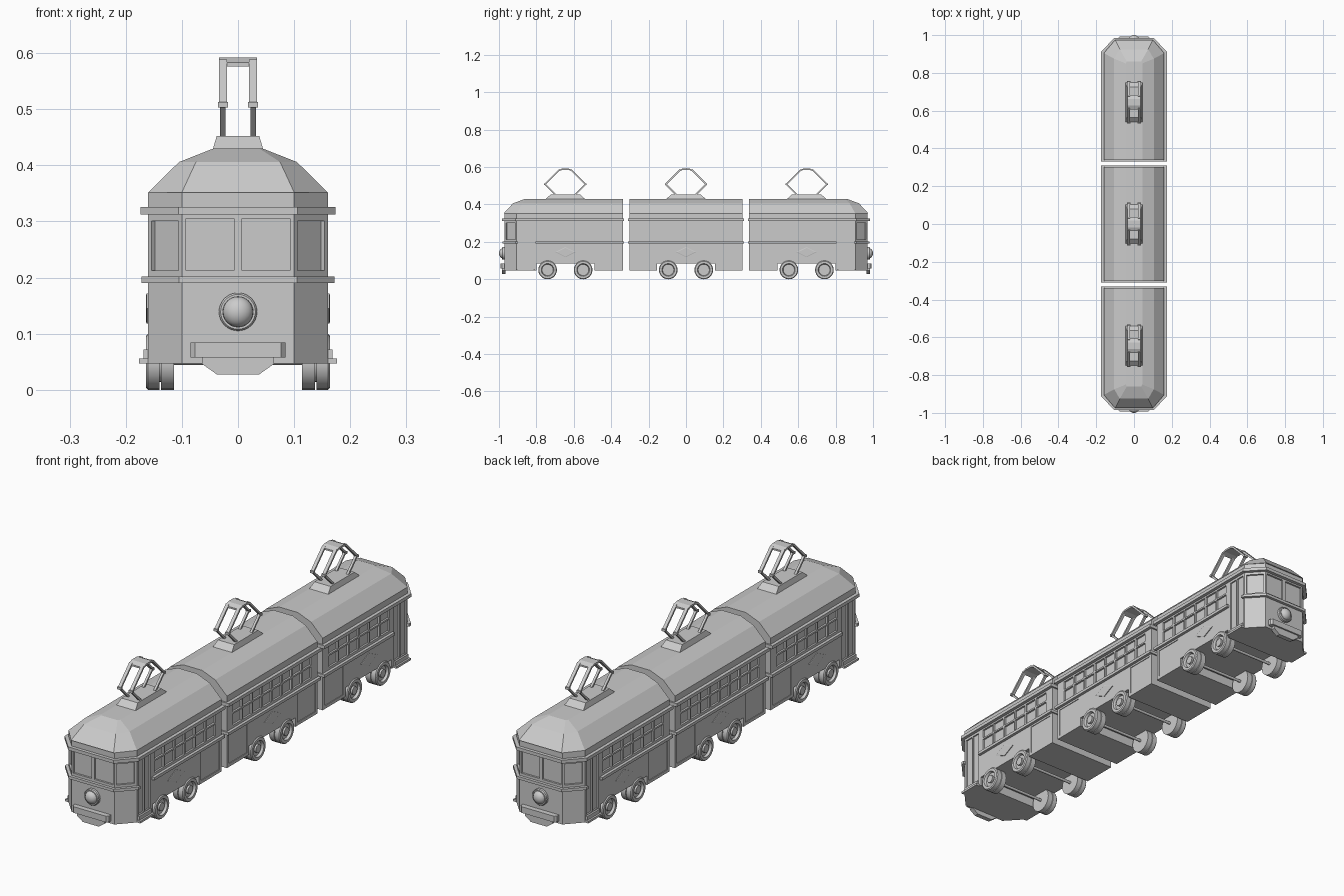
import bpy, bmesh
from math import cos, sin, pi, atan2
from mathutils import Matrix, Vector

if "Cube" in bpy.data.objects:
    bpy.data.objects.remove(bpy.data.objects["Cube"])

W, F = 0.16, 0.10                       # half width of body, of flat nose panel
U0, U1, U2 = 0.338, 0.905, 0.97         # end car: inner end, nose corner, nose
MID = 0.303                             # half length of middle car


def loft(bm, rings):
    """Skin a list of equal-length point rings and cap both ends."""
    vs = [[bm.verts.new(p) for p in r] for r in rings]
    n = len(rings[0])
    for a, b in zip(vs, vs[1:]):
        for i in range(n):
            bm.faces.new((a[i], a[(i + 1) % n], b[(i + 1) % n], b[i]))
    bm.faces.new(vs[0])
    bm.faces.new(vs[-1])


def box(bm, lo, hi, angle=0.0):
    lo, hi = Vector(lo), Vector(hi)
    d = hi - lo
    m = Matrix.Translation((lo + hi) / 2) @ Matrix.Rotation(angle, 4, 'Z') @ \
        Matrix.Diagonal((abs(d.x), abs(d.y), abs(d.z), 1))
    bmesh.ops.create_cube(bm, size=1, matrix=m)


def finish(bm, name, smooth=False):
    bmesh.ops.recalc_face_normals(bm, faces=bm.faces[:])
    me = bpy.data.meshes.new(name)
    bm.to_mesh(me)
    bm.free()
    ob = bpy.data.objects.new(name, me)
    bpy.context.collection.objects.link(ob)
    if smooth:
        bpy.ops.object.select_all(action='DESELECT')
        ob.select_set(True)
        bpy.context.view_layer.objects.active = ob
        bpy.ops.object.shade_smooth_by_angle(angle=0.6)
    return ob


def outline(s, z, t=0.0, u0=U0):
    """Plan of a car at height z, grown by t; s = -1 front, 1 rear, 0 middle."""
    w = W + t
    if s == 0:
        e = MID + t * 0.5
        return [(w, -e, z), (w, e, z), (-w, e, z), (-w, -e, z)]
    half = [(w, u0 - t * 0.5), (w, U1 + t * 0.45), (F + t * 0.45, U2 + t)]
    pts = half + [(-x, u) for x, u in reversed(half)]
    return [(x, s * u, z) for x, u in pts]


def roof_rings(s):
    if s == 0:
        return [[(x, -MID, z), (x, MID, z), (-x, MID, z), (-x, -MID, z)]
                for x, z in ((W, 0.352), (0.105, 0.406), (0.044, 0.43))]
    rings = []
    for z, w, u1, f, u2 in ((0.352, W, U1, F, U2 + 0.005),
                            (0.406, 0.105, 0.875, 0.075, 0.925),
                            (0.43, 0.044, 0.85, 0.038, 0.86)):
        half = [(w, U0), (w, u1), (f, u2)]
        pts = half + [(-x, u) for x, u in reversed(half)]
        rings.append([(x, s * u, z) for x, u in pts])
    return rings


def build_car(s, tag):
    yc = s * 0.645                      # bogie and pantograph centre
    # body shell with window, door, panel and bogie recesses
    bm = bmesh.new()
    loft(bm, [outline(s, 0.047), outline(s, 0.352)])
    body = finish(bm, tag + "_body")

    bm = bmesh.new()
    box(bm, (-0.3, yc - 0.155, 0), (0.3, yc + 0.155, 0.085))
    a, b, n = (-0.265, 0.265, 8) if s == 0 else (0.375, 0.79, 6)
    k = s or 1
    p = (b - a) / n
    for side in (-1, 1):
        for i in range(n):
            for z0, z1 in ((0.213, 0.261), (0.268, 0.305)):
                box(bm, (side * (W - 0.008), k * (a + i * p + 0.004), z0),
                    (side * 0.2, k * (a + (i + 1) * p - 0.004), z1))
        panels = ((-0.29, -0.168), (0.168, 0.29)) if s == 0 else ((0.352, 0.475),)
        for u, v in panels:
            box(bm, (side * (W - 0.003), k * u, 0.06), (side * 0.2, k * v, 0.182))
        if s:
            for u, v in ((0.815, 0.852), (0.858, 0.895)):
                box(bm, (side * (W - 0.006), s * u, 0.075), (side * 0.2, s * v, 0.302))
            # nose windows: flat pair and angled corner panes
            box(bm, (side * 0.007, s * (U2 - 0.008), 0.213),
                (side * 0.093, s * 1.05, 0.305))
            c = Vector((side * (W + F) / 2, s * (U1 + U2) / 2, 0.257))
            h = Vector((0.035, 0.008, 0.044))
            box(bm, c - h, c + h, atan2(s * (U2 - U1), side * (F - W)))
    cutter = finish(bm, tag + "_recess_cutter")
    cutter.hide_render = True
    cutter.hide_viewport = True
    mod = body.modifiers.new("recesses", 'BOOLEAN')
    mod.object, mod.operation, mod.solver = cutter, 'DIFFERENCE', 'EXACT'

    # faceted roof
    bm = bmesh.new()
    loft(bm, roof_rings(s))
    finish(bm, tag + "_roof")

    # upper and lower belts
    bm = bmesh.new()
    loft(bm, [outline(s, z, 0.014) for z in (0.312, 0.326)])
    if s == 0:
        loft(bm, [outline(s, z, 0.012) for z in (0.19, 0.202)])
    else:
        loft(bm, [outline(s, z, 0.012, 0.904) for z in (0.19, 0.202)])
        box(bm, (-W - 0.012, s * (U0 - 0.006), 0.19), (W + 0.012, s * 0.805, 0.202))
    finish(bm, tag + "_belts")

    # diamond side plates
    bm = bmesh.new()
    for side in (-1, 1):
        loft(bm, [[(side * x, yc + dy * g, 0.145 + dz * g) for dy, dz in
                   ((0.055, 0), (0, 0.027), (-0.055, 0), (0, -0.027))]
                  for x, g in ((0.155, 1), (0.163, 1), (0.164, 0.85))])
    finish(bm, tag + "_side_plates")

    # twin-disc wheels and axles
    prof = [(0.017, 0.162), (0.017, 0.154), (0.030, 0.154), (0.034, 0.164),
            (0.046, 0.164), (0.050, 0.160), (0.050, 0.140), (0.036, 0.140),
            (0.036, 0.137), (0.050, 0.137), (0.050, 0.114), (0.006, 0.114)]
    prof += [(0.006, 0.0)]
    prof += [(r, -x) for r, x in reversed(prof[:-1])]
    bm = bmesh.new()
    for dy in (-0.095, 0.095):
        loft(bm, [[(x, yc + dy + r * cos(i * pi / 12), 0.05 + r * sin(i * pi / 12))
                   for i in range(24)] for r, x in prof])
    finish(bm, tag + "_wheels", True)

    # pantograph base
    bm = bmesh.new()
    loft(bm, [[(x, yc - y, z), (x, yc + y, z), (-x, yc + y, z), (-x, yc - y, z)]
              for x, y, z in ((0.046, 0.11, 0.425), (0.038, 0.08, 0.452))])
    finish(bm, tag + "_pantograph_base")

    # pantograph arms, knees and contact plate
    bm = bmesh.new()
    for sx in (-1, 1):
        for sy in (-1, 1):
            path = [(0.05, 0.45), (0.108, 0.508), (0.03, 0.586)]
            for (y0, z0), (y1, z1), w in ((*path[:2], 0.005), (*path[1:], 0.007)):
                d = Vector((y1 - y0, z1 - z0)).normalized() * 0.004
                loft(bm, [[(sx * 0.027 + e * w, yc + sy * (y - g * d.y), z + g * d.x)
                           for e, g in ((-1, -1), (1, -1), (1, 1), (-1, 1))]
                          for y, z in ((y0, z0), (y1, z1))])
            box(bm, (sx * 0.018, yc + sy * 0.103, 0.503),
                (sx * 0.036, yc + sy * 0.113, 0.513))
    arch = [(-0.038, 0.576), (-0.018, 0.584), (0.018, 0.584), (0.038, 0.576),
            (0.038, 0.583), (0.018, 0.592), (-0.018, 0.592), (-0.038, 0.583)]
    loft(bm, [[(x, yc + y, z) for y, z in arch] for x in (-0.034, 0.034)])
    finish(bm, tag + "_pantograph_arms")

    if s:
        build_nose(s, tag)


def build_nose(s, tag):
    # door steps
    bm = bmesh.new()
    for side in (-1, 1):
        box(bm, (side * 0.14, s * 0.81, 0.047), (side * 0.176, s * 0.905, 0.056))
        box(bm, (side * 0.14, s * 0.815, 0.056), (side * 0.168, s * 0.90, 0.072))
    finish(bm, tag + "_door_steps")

    # bumper and apron
    bm = bmesh.new()
    loft(bm, [[(-x, s * u, 0.058), (x, s * u, 0.058), (x, s * u, 0.084), (-x, s * u, 0.084)]
              for x, u in ((0.085, 0.96), (0.085, 0.983), (0.077, 0.992))])
    finish(bm, tag + "_bumper")
    bm = bmesh.new()
    apron = [(-0.064, 0.058), (-0.064, 0.046), (-0.037, 0.027),
             (0.037, 0.027), (0.064, 0.046), (0.064, 0.058)]
    loft(bm, [[(x, s * u, z) for x, z in apron] for u in (0.965, 0.985)])
    finish(bm, tag + "_apron")

    # headlamp: ring and domed lens
    bm = bmesh.new()
    loft(bm, [[(r * cos(i * pi / 16), s * u, 0.139 + r * sin(i * pi / 16))
               for i in range(32)]
              for r, u in ((0.034, 0.96), (0.034, 0.980), (0.031, 0.984), (0.027, 0.984),
                           (0.027, 0.978))])
    m = Matrix.Translation((0, s * 0.978, 0.139)) @ Matrix.Diagonal((0.027, 0.022, 0.027, 1))
    bmesh.ops.create_uvsphere(bm, u_segments=24, v_segments=12, radius=1, matrix=m)
    finish(bm, tag + "_headlamp", True)


for s, tag in ((-1, "front_car"), (0, "middle_car"), (1, "rear_car")):
    build_car(s, tag)
